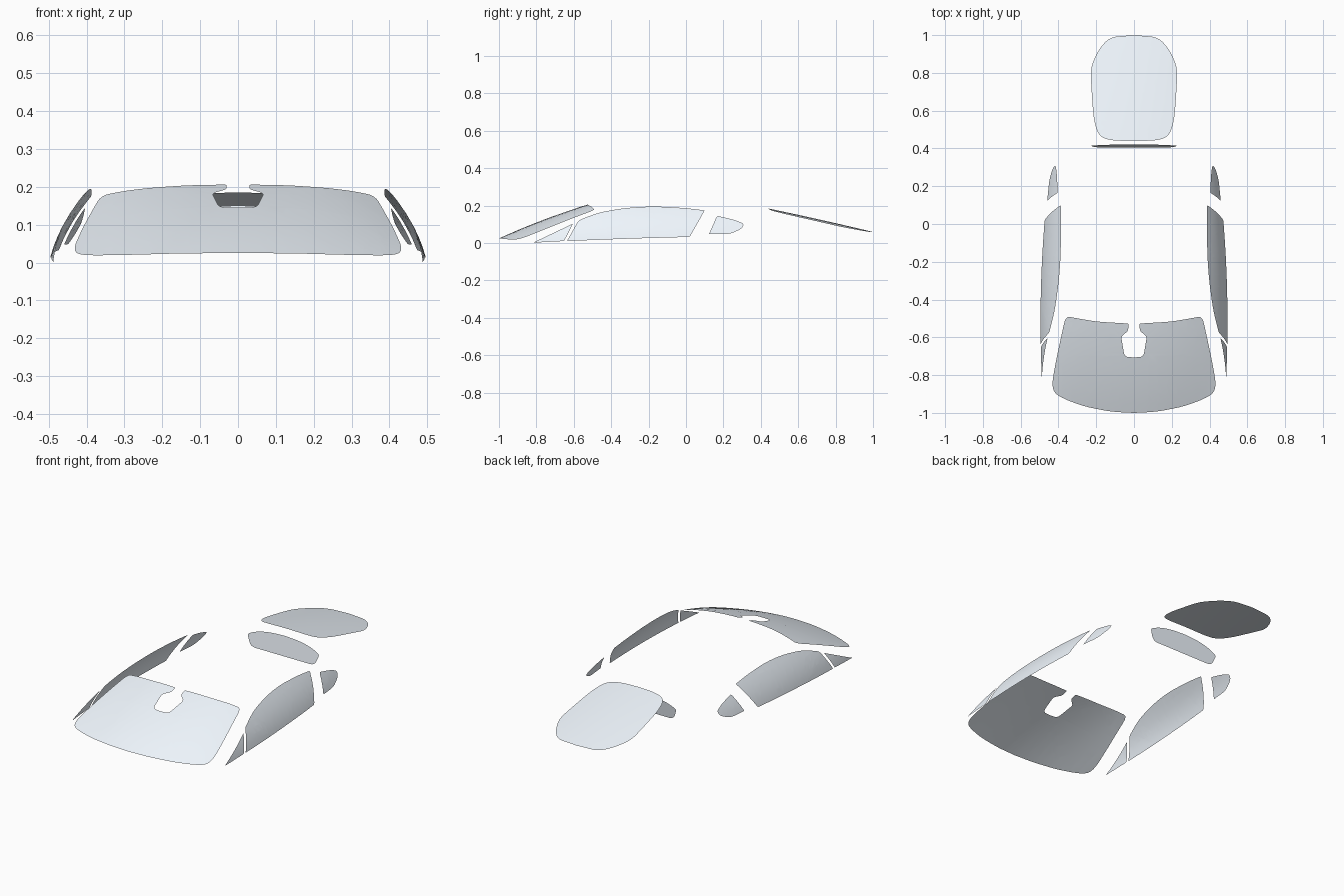
import bpy, bmesh
from mathutils import Vector

if "Cube" in bpy.data.objects:
    bpy.data.objects.remove(bpy.data.objects["Cube"])

glass = bpy.data.materials.new("pale_glass")
glass.diffuse_color = (0.88, 0.94, 1.0, 1.0)
glass.use_nodes = True
glass.node_tree.nodes["Principled BSDF"].inputs["Base Color"].default_value = glass.diffuse_color


def fillet(points):
    """Round each (u, v, cut) corner with a short quadratic curve."""
    out, n = [], len(points)
    for i, (u, v, r) in enumerate(points):
        p = Vector((u, v))
        a = Vector(points[i - 1][:2]) - p
        b = Vector(points[(i + 1) % n][:2]) - p
        s = p + a.normalized() * min(r, a.length * 0.48)
        e = p + b.normalized() * min(r, b.length * 0.48)
        if r == 0:
            out.append(p)
            continue
        for k in range(5):
            t = k / 4
            out.append(s * (1 - t) ** 2 + p * 2 * t * (1 - t) + e * t * t)
    return out


def symmetric(half):
    """Complete a half outline that starts and ends on the centre line."""
    return half + [(-u, v, r) for u, v, r in reversed(half) if u > 0]


def sheet(name, outline, place, facing, step=0.05):
    """Fill a flat outline, slice it into a grid and bend it into place."""
    bm = bmesh.new()
    pts = fillet(outline)
    bm.faces.new([bm.verts.new((p.x, p.y, 0)) for p in pts])
    bm.normal_update()
    bmesh.ops.triangulate(bm, faces=bm.faces[:])
    for axis in (0, 1):
        lo, hi = min(p[axis] for p in pts), max(p[axis] for p in pts)
        count = max(2, round((hi - lo) / step))
        for i in range(1, count):
            co, no = Vector((0, 0, 0)), Vector((0, 0, 0))
            co[axis] = lo + (hi - lo) * i / count
            no[axis] = 1
            bmesh.ops.bisect_plane(bm, geom=bm.verts[:] + bm.edges[:] + bm.faces[:],
                                   plane_co=co, plane_no=no, dist=1e-5)
    for v in bm.verts:
        v.co = place(v.co.x, v.co.y)
    bm.normal_update()
    total = sum((f.normal * f.calc_area() for f in bm.faces), Vector())
    if total.dot(Vector(facing)) < 0:
        bmesh.ops.reverse_faces(bm, faces=bm.faces[:])
    for f in bm.faces:
        f.smooth = True
    mesh = bpy.data.meshes.new(name)
    bm.to_mesh(mesh)
    bm.free()
    mesh.materials.append(glass)
    obj = bpy.data.objects.new(name, mesh)
    bpy.context.collection.objects.link(obj)
    return obj


# Windshield with the mirror notch, drawn from the top
def windshield_at(x, y):
    s = y - 0.6 * x * x
    z = 0.025 + 0.383 * (s + 1) + 0.15 * (s + 1) * (-0.53 - s)
    return Vector((x, y, z - 1.9 * x ** 4 * (s + 1) - 0.02 * x * x))


sheet("windshield", symmetric([
    (0, -1, 0), (0.12, -0.994, 0.05), (0.26, -0.967, 0.05), (0.37, -0.927, 0.05),
    (0.425, -0.893, 0.04), (0.434, -0.84, 0.05), (0.41, -0.71, 0.05),
    (0.362, -0.488, 0.045), (0.32, -0.496, 0.04), (0.2, -0.517, 0.05),
    (0.03, -0.527, 0.006), (0.03, -0.565, 0.015), (0.068, -0.595, 0.015),
    (0.05, -0.704, 0.025), (0, -0.706, 0)]), windshield_at, (0, -1, 1))


# Engine cover glass, drawn from the top
def engine_at(x, y):
    z = 0.185 - 0.224 * (y - 0.44) + 0.03 * (y - 0.44) * (1 - y) - 0.25 * x * x
    return Vector((x, y, z))


sheet("engine_cover_glass", symmetric([
    (0, 0.44, 0), (0.11, 0.441, 0.04), (0.185, 0.46, 0.05), (0.213, 0.55, 0.05),
    (0.223, 0.68, 0.05), (0.231, 0.83, 0.05), (0.18, 0.935, 0.04),
    (0.125, 0.99, 0.04), (0, 1.0, 0)]), engine_at, (0, 0, 1))

# Upright window behind the seats, drawn from the front
sheet("rear_bulkhead_window", symmetric([
    (0, 0.151, 0), (0.09, 0.147, 0.04), (0.17, 0.132, 0.04), (0.23, 0.105, 0.015),
    (0.205, 0.04, 0.03), (0.1, 0.04, 0.04), (0, 0.04, 0)]),
    lambda x, z: Vector((x, 0.4 + 0.14 * z, z)), (0, -1, 0))

# Side glass, drawn from the side and laid on one curved body surface
side_panes = {
    "front_quarter_window": [
        (-0.818, 0.002, 0.004), (-0.652, 0.011, 0.004), (-0.604, 0.104, 0.006)],
    "door_window": [
        (-0.636, 0.011, 0.004), (-0.3, 0.024, 0.1), (0.02, 0.033, 0.01),
        (0.1, 0.175, 0.006), (0.0, 0.187, 0.05), (-0.17, 0.197, 0.07),
        (-0.32, 0.189, 0.07), (-0.47, 0.163, 0.06), (-0.575, 0.121, 0.015)],
    "rear_quarter_window": [
        (0.123, 0.048, 0.004), (0.166, 0.146, 0.01), (0.26, 0.124, 0.04),
        (0.31, 0.103, 0.015), (0.3, 0.078, 0.02), (0.235, 0.048, 0.03)],
}
for label, side in (("right", 1), ("left", -1)):
    def side_at(y, z, side=side):
        x = 0.499 - 0.079 * (y + 0.45) ** 2 - 0.21 * z - 1.65 * z * z
        return Vector((side * x, y, z))
    for name, outline in side_panes.items():
        sheet(f"{label}_{name}", outline, side_at, (side, 0, 0), 0.03)
